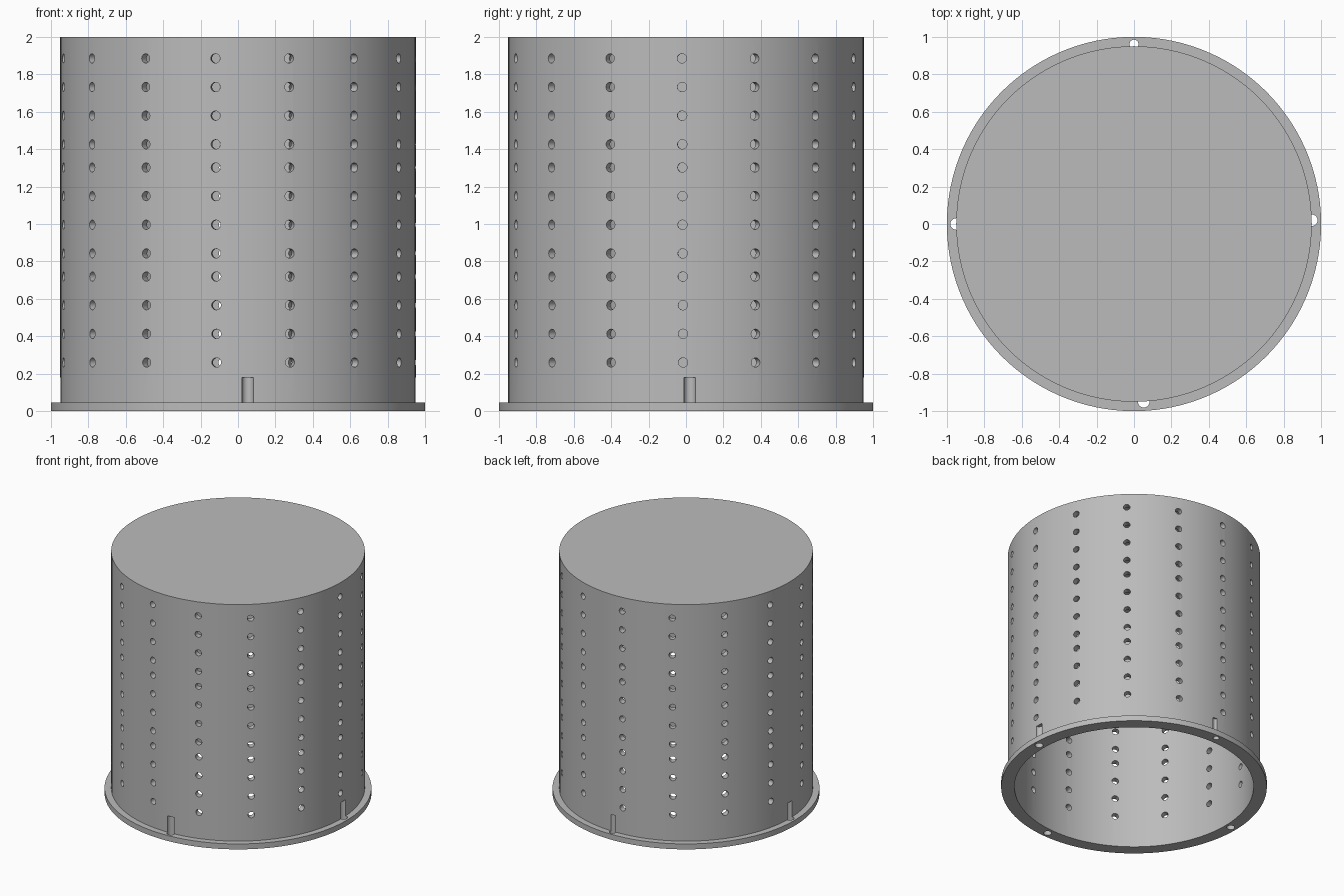
import bpy, bmesh
from math import radians, cos, sin
from mathutils import Matrix, Vector

cube = bpy.data.objects.get("Cube")
if cube:
    bpy.data.objects.remove(cube, do_unlink=True)

SEGMENTS = 120
WALL_OUT, WALL_IN, HEIGHT = 0.95, 0.90, 2.0
FLANGE_R, FLANGE_H = 1.0, 0.045

grey = bpy.data.materials.new("plain grey")
grey.use_nodes = True
grey.diffuse_color = (0.5, 0.5, 0.5, 1)
grey.node_tree.nodes["Principled BSDF"].inputs["Base Color"].default_value = (0.5, 0.5, 0.5, 1)


def make_object(name, bm):
    bmesh.ops.recalc_face_normals(bm, faces=bm.faces)
    mesh = bpy.data.meshes.new(name)
    bm.to_mesh(mesh)
    bm.free()
    obj = bpy.data.objects.new(name, mesh)
    bpy.context.collection.objects.link(obj)
    mesh.materials.append(grey)
    return obj


def add_cylinder(bm, radius, depth, matrix, sides=24):
    bmesh.ops.create_cone(bm, cap_ends=True, segments=sides, radius1=radius,
                          radius2=radius, depth=depth, matrix=matrix)


# Basket: closed top, open bottom and rim flange, turned from one profile
profile = [(0, HEIGHT), (WALL_OUT, HEIGHT), (WALL_OUT, FLANGE_H), (FLANGE_R, FLANGE_H),
           (FLANGE_R, 0), (WALL_IN, 0), (WALL_IN, HEIGHT - 0.05), (0, HEIGHT - 0.05)]
bm = bmesh.new()
verts = [bm.verts.new((r, 0, z)) for r, z in profile]
edges = [bm.edges.new(pair) for pair in zip(verts, verts[1:])]
bmesh.ops.spin(bm, geom=verts + edges, cent=(0, 0, 0), axis=(0, 0, 1),
               angle=radians(360), steps=SEGMENTS, use_merge=True)
bmesh.ops.remove_doubles(bm, verts=bm.verts, dist=0.0001)
basket = make_object("perforated_basket", bm)

# Drain holes: 15 columns of 12, in groups of four, with a slight twist
bm = bmesh.new()
for column in range(15):
    for row in range(12):
        z = 0.26 + 0.153 * row - 0.029 * (row // 4)
        angle = radians(-0.95 + 24 * column - 0.35 * row / 11)
        out = Vector((cos(angle), sin(angle), 0))
        place = Matrix.Translation(out * 0.925 + Vector((0, 0, z)))
        turn = Matrix.Rotation(angle, 4, "Z") @ Matrix.Rotation(radians(90), 4, "Y")
        add_cylinder(bm, 0.025, 0.2, place @ turn, 20)

# Upright screw holes through the flange, leaving grooves in the wall
for x, y, radius in [(0.052, -0.95, 0.031), (0.95, 0.02, 0.031),
                     (0, 0.961, 0.024), (-0.95, 0, 0.031)]:
    add_cylinder(bm, radius, 0.28, Matrix.Translation((x, y, 0.04)))
cutter = make_object("hole_cutter", bm)
cutter.hide_render = True

# Cut the holes and discard the cutter
cut = basket.modifiers.new("holes", "BOOLEAN")
cut.operation = "DIFFERENCE"
cut.solver = "EXACT"
cut.object = cutter
bpy.context.view_layer.objects.active = basket
basket.select_set(True)
bpy.ops.object.modifier_apply(modifier=cut.name)
bpy.data.objects.remove(cutter, do_unlink=True)
bpy.ops.object.shade_smooth_by_angle(angle=radians(30))
